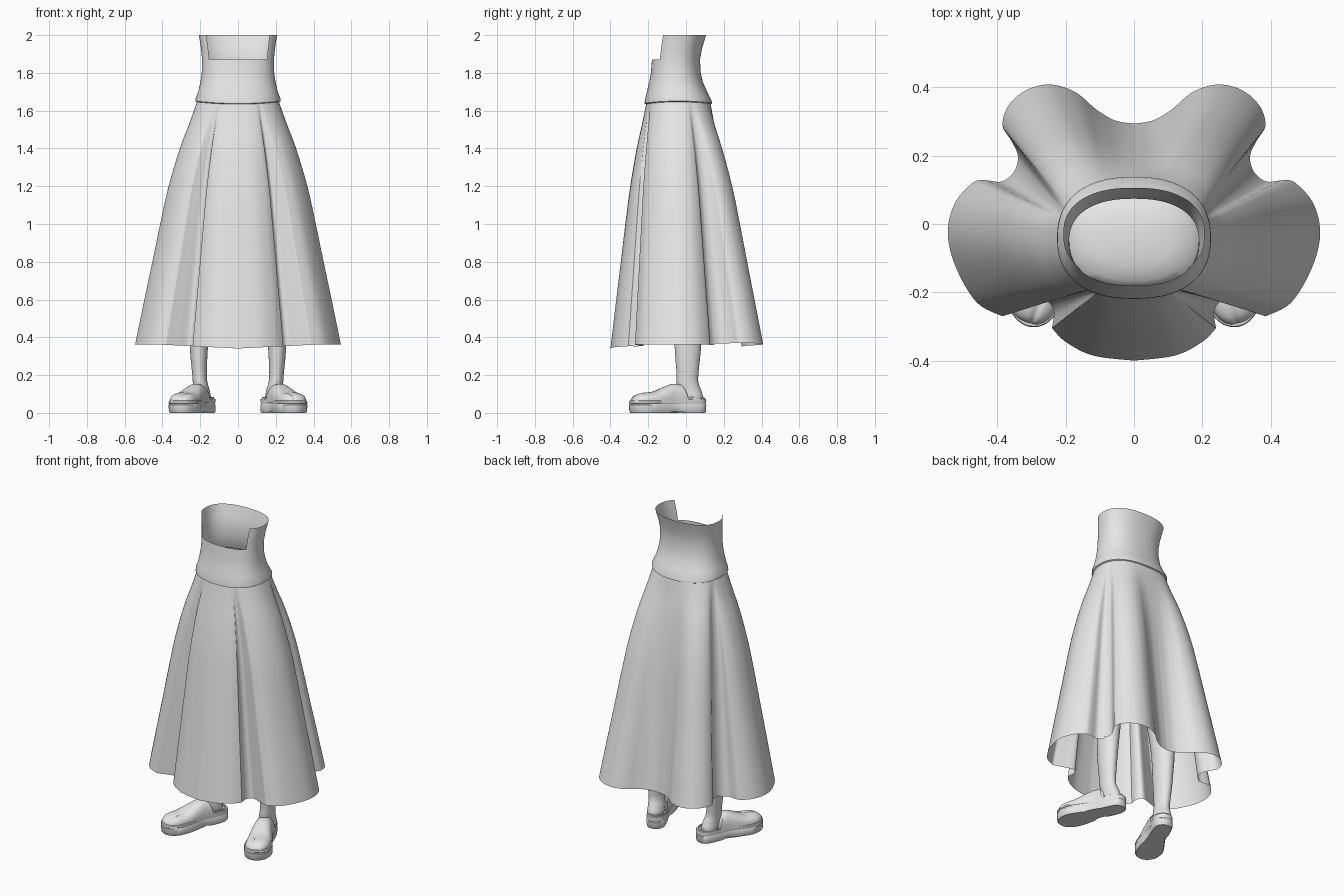
import bpy, bmesh, math
from mathutils import Vector, Matrix

if "Cube" in bpy.data.objects:
    bpy.data.objects.remove(bpy.data.objects["Cube"])

grey = bpy.data.materials.new("plain_grey")
grey.diffuse_color = (0.8, 0.8, 0.8, 1)
grey.use_nodes = True
grey.node_tree.nodes["Principled BSDF"].inputs["Base Color"].default_value = grey.diffuse_color


def finish(name, bm, angle=40):
    bmesh.ops.remove_doubles(bm, verts=bm.verts, dist=0.0002)
    me = bpy.data.meshes.new(name)
    bm.to_mesh(me)
    bm.free()
    ob = bpy.data.objects.new(name, me)
    me.materials.append(grey)
    bpy.context.collection.objects.link(ob)
    bpy.ops.object.select_all(action='DESELECT')
    ob.select_set(True)
    bpy.context.view_layer.objects.active = ob
    bpy.ops.object.shade_smooth_by_angle(angle=math.radians(angle))
    return ob


def loft(bm, rings, closed=True, cap_start=False, cap_end=False, skip=None):
    """Bridge equal-length rows of points with quads."""
    rows = [[bm.verts.new(p) for p in r] for r in rings]
    n = len(rows[0])
    for j in range(len(rows) - 1):
        for i in range(n if closed else n - 1):
            if skip and skip(j, i):
                continue
            k = (i + 1) % n
            bm.faces.new((rows[j][i], rows[j][k], rows[j + 1][k], rows[j + 1][i]))
    if cap_start:
        bm.faces.new(rows[0][::-1])
    if cap_end:
        bm.faces.new(rows[-1])
    return rows


def spline(pts, steps, closed=False):
    """Catmull-Rom curve through points of any dimension."""
    out, n = [], len(pts)
    for i in range(n if closed else n - 1):
        if closed:
            q = [pts[(i + d) % n] for d in (-1, 0, 1, 2)]
        else:
            q = [pts[max(0, min(n - 1, i + d))] for d in (-1, 0, 1, 2)]
        for s in range(steps):
            t = s / steps
            out.append(tuple(0.5 * (2 * b + (c - a) * t + (2 * a - 5 * b + 4 * c - d) * t * t
                                    + (3 * b - a - 3 * c + d) * t ** 3) for a, b, c, d in zip(*q)))
    if not closed:
        out.append(tuple(pts[-1]))
    return out


def oval(deg, a, front, back, e=0.85):
    """Rounded waist outline; 0 degrees is the front centre."""
    s, c = math.sin(math.radians(deg)), math.cos(math.radians(deg))
    x = a * math.copysign(abs(s) ** e, s)
    return x, (front + back) / 2 - (back - front) / 2 * math.copysign(abs(c) ** e, c)


# Skirt: hem outline per panel as (x, y, matching waist angle), mirrored
panels = [
    [(0, -.40, 0), (.12, -.385, 12), (.20, -.345, 20), (.24, -.305, 24)],
    [(.24, -.305, 24), (.235, -.255, 25.5), (.26, -.225, 27), (.32, -.245, 29), (.385, -.27, 31)],
    [(.385, -.27, 31), (.46, -.23, 45), (.52, -.13, 65), (.545, -.03, 82), (.525, .06, 95),
     (.47, .122, 102), (.43, .128, 105)],
    [(.43, .128, 105), (.385, .125, 107), (.35, .155, 109), (.34, .20, 112), (.36, .245, 115),
     (.385, .29, 120), (.365, .35, 127), (.31, .395, 136), (.24, .408, 146), (.17, .385, 155),
     (.11, .335, 164), (.055, .303, 172), (0, .294, 180)],
]
half = []
for p in panels:
    half += spline(p, 6)[:-1]
half.append(panels[-1][-1])
flare = spline([(1.65, 0), (1.53, .13), (1.4, .28), (1.2, .46), (1.0, .595), (.8, .72),
                (.58, .86), (.355, 1)], 3)
bm = bmesh.new()
for side in (1, -1):
    rows = []
    for z, t in flare:
        row = []
        for hx, hy, deg in half:
            wx, wy = oval(deg, .216, -.208, .128)
            dip = t * (-.014 + .02 * min(1, abs(hx) / .4) + (.01 if hy > .15 else 0))
            row.append((side * (wx + (hx - wx) * t), wy + (hy - wy) * t, z + dip))
        rows.append(row if side > 0 else row[::-1])
    loft(bm, rows[::-1], closed=False)
finish("skirt", bm, 50)

# Waistband: flared shell with a rolled lower lip and a notch in front
levels = [(1.65, .212, -.203, .125), (1.634, .217, -.21, .13), (1.638, .225, -.219, .138),
          (1.655, .224, -.218, .135), (1.70, .211, -.207, .112), (1.75, .199, -.195, .09),
          (1.80, .192, -.186, .078), (1.87, .190, -.18, .074), (1.93, .196, -.174, .085),
          (2.0, .207, -.166, .106)]
bm = bmesh.new()
rings = []
for z, a, f, b in levels:
    ring = []
    for i in range(120):
        x, y = oval(i * 3, a, f, b)
        sag = .012 * (abs(x) / .22) ** 2 if z < 1.7 else 0
        ring.append((x, y, z + sag))
    rings.append(ring)
loft(bm, rings, skip=lambda j, i: j >= 7 and (i < 17 or i >= 103))
finish("waistband", bm, 60)

# Hips: body closing off the waist inside the band
bm = bmesh.new()
hips = [(1.36, .08, .06), (1.42, .16, .12), (1.55, .195, .15), (1.66, .195, .15), (1.72, .19, .142),
        (1.742, .165, .12), (1.755, .11, .08), (1.762, .04, .03)]
loft(bm, [[(*oval(i * 7.5, a, -.045 - b, -.045 + b), z) for i in range(48)] for z, a, b in hips],
     cap_start=True, cap_end=True)
finish("hips", bm)

TURN = math.radians(22)


def place(bm, side):
    """Move from shoe space (u outward, v forward) to a standing foot."""
    fx, fy = math.sin(TURN), -math.cos(TURN)
    for v in bm.verts:
        u, w, z = v.co
        v.co = (side * (.195 + u * math.cos(TURN) + w * fx), u * math.sin(TURN) + w * fy, z)
    bmesh.ops.recalc_face_normals(bm, faces=bm.faces)


outline = spline([(0, -.112), (.045, -.09), (.057, -.03), (.058, .07), (.078, .16), (.088, .23),
                  (.062, .295), (.005, .322), (-.047, .30), (-.072, .24), (-.068, .16),
                  (-.052, .07), (-.056, -.03), (-.045, -.09)], 4, closed=True)
# Shoe upper sections: forward position, half width, height, sideways centre
vamp = spline([(.035, .056, .150, .002), (.08, .059, .153, .002), (.13, .066, .136, .004),
               (.19, .072, .113, .007), (.25, .070, .106, .007), (.285, .056, .096, .006),
               (.305, .036, .080, .006), (.312, .012, .062, .006)], 4)

for side, tag in ((1, "left"), (-1, "right")):
    # Sole with a welt groove, raised a little at the heel
    bm = bmesh.new()
    rings = []
    for z, s in ((.006, .93), (.012, .98), (.042, 1), (.046, .965), (.050, .965), (.053, 1), (.063, .98),
                 (.065, .93)):
        ring = []
        for u, v in outline:
            w = .105 + (v - .105) * (1 - (1 - s) * .5)
            lift = .010 * max(0, min(1, (.06 - v) / .08)) if z > .05 else 0
            low = -.006 if z < .02 and (v < .03 or v > .1) else 0
            ring.append((u * s, w, z + lift + low))
        rings.append(ring)
    loft(bm, rings, cap_start=True, cap_end=True)
    place(bm, side)
    finish("sole_" + tag, bm)

    # Closed clog upper with a split toe and a collar sloping back
    bm = bmesh.new()
    rings = []
    for v, hw, h, cu in vamp:
        ring = []
        for i in range(33):
            a = math.pi * i / 32
            c, s = math.cos(a), math.sin(a)
            u = cu + hw * math.copysign(abs(c) ** .8, c)
            rise = s ** .75
            cut = .008 * max(0, min(1, (v - .15) / .06)) * math.exp(-((u + .012) / .008) ** 2) * rise
            slope = max(0, (.08 - v) / .045) * .035 * (1 - rise)
            ring.append((u, v - slope, .055 + (h - .055) * rise - cut))
        rings.append(ring)
    loft(bm, rings, closed=False)
    place(bm, side)
    finish("shoe_upper_" + tag, bm, 60)

    # Low strap around the heel
    bm = bmesh.new()
    path = [(.054 * math.cos(a), -.035 + .066 * math.sin(a) if math.sin(a) < 0 else -.035 + .09 * math.sin(a))
            for a in [math.radians(-200 + 220 * i / 28) for i in range(29)]]
    loft(bm, [[(u * k, v * k, z) for u, v in path] for k, z in ((1, .06), (1, .082), (.92, .084), (.9, .06))],
         closed=False)
    place(bm, side)
    finish("heel_strap_" + tag, bm)

    # Leg from heel to hip
    bm = bmesh.new()
    shape = spline([(.055, .19, .035, .040, .050), (.085, .19, .03, .046, .060), (.12, .193, .018, .043, .062),
                    (.16, .2, .008, .039, .058), (.21, .204, .008, .039, .058), (.35, .207, .01, .048, .070),
                    (.60, .2, .015, .063, .082), (1.0, .155, -.01, .085, .10), (1.5, .1, -.04, .092, .13)], 4)
    loft(bm, [[(side * (cx + rx * math.cos(t)), cy + ry * math.sin(t), z)
               for t in [math.tau * i / 28 for i in range(28)]] for z, cx, cy, rx, ry in shape],
         cap_start=True, cap_end=True)
    bmesh.ops.recalc_face_normals(bm, faces=bm.faces)
    finish("leg_" + tag, bm)

    # Instep between ankle and shoe
    bm = bmesh.new()
    bmesh.ops.create_uvsphere(bm, u_segments=24, v_segments=12, radius=1,
                              matrix=Matrix.Translation((0, .05, .085)) @ Matrix.Diagonal((.048, .075, .066, 1)))
    place(bm, side)
    finish("instep_" + tag, bm)
